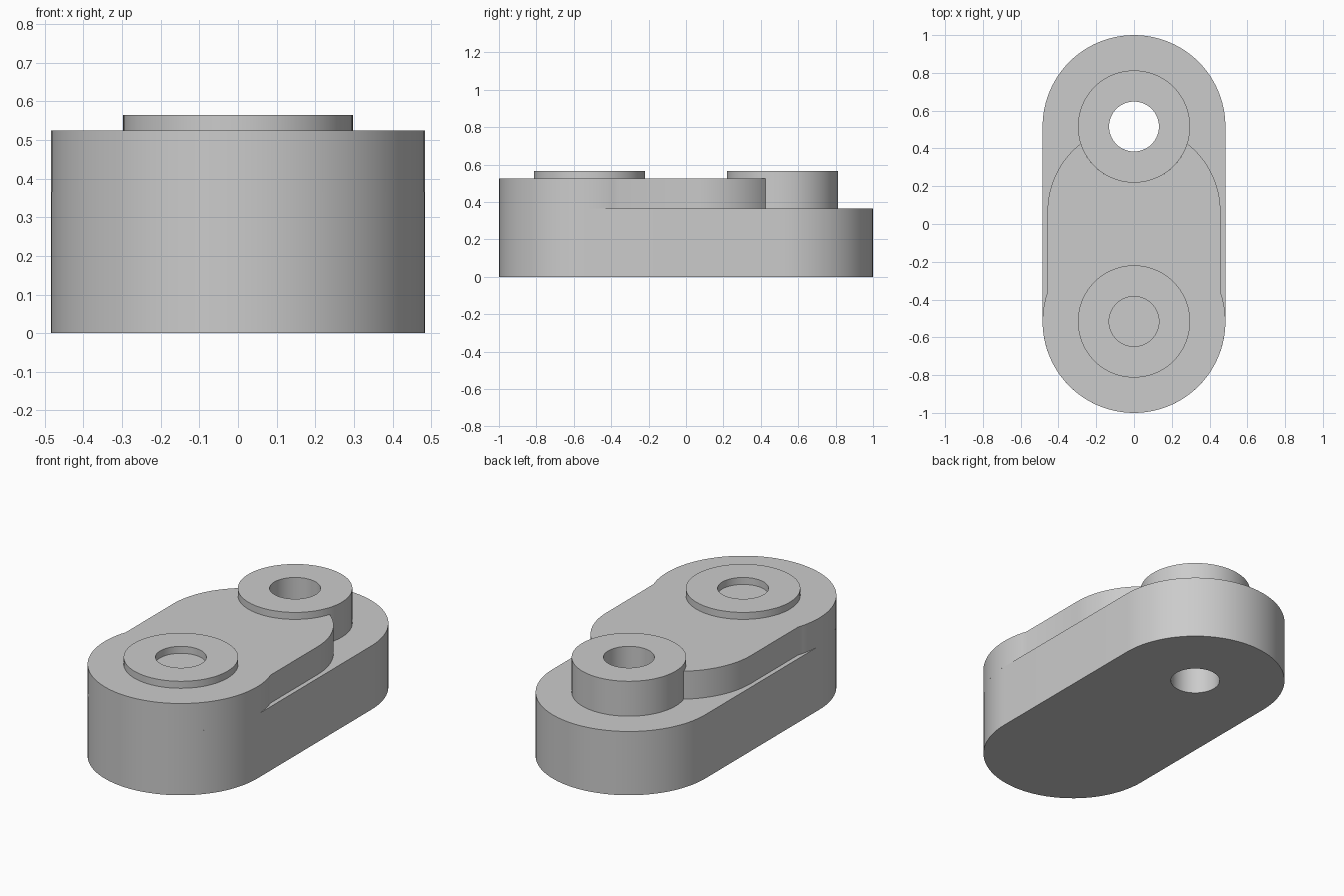
import bpy
import bmesh
from math import sin, cos, acos, atan2, pi, radians

cube = bpy.data.objects.get("Cube")
if cube:
    bpy.data.objects.remove(cube)

# Main dimensions
PIN = 0.516                      # distance of both hole axes from the centre
END_R, RING_R, HOLE_R = 0.484, 0.297, 0.132
BASE_TOP, PLATE_TOP, RING_TOP = 0.365, 0.525, 0.565
TAIL_R, TAIL_Y = 0.458, 0.065    # rounded tail of the upper plate

grey = bpy.data.materials.new("plain grey")
grey.use_nodes = True
colour = (0.6, 0.6, 0.6, 1)
grey.diffuse_color = colour
grey.node_tree.nodes["Principled BSDF"].inputs["Base Color"].default_value = colour


def arc(cy, r, start, end, steps):
    """Points on an arc centred on x = 0."""
    angles = [start + (end - start) * i / steps for i in range(steps + 1)]
    return [(r * cos(a), cy + r * sin(a)) for a in angles]


def circle(cy, r):
    return arc(cy, r, 0, 2 * pi, 96)


def extrude_outline(name, loops, z0, z1):
    """Fill closed outlines (inner ones become holes) and raise them to z1."""
    bm = bmesh.new()
    for loop in loops:
        verts = [bm.verts.new((x, y, z0)) for x, y in loop]
        for a, b in zip(verts, verts[1:] + verts[:1]):
            bm.edges.new((a, b))
    bmesh.ops.remove_doubles(bm, verts=bm.verts[:], dist=0.001)
    bmesh.ops.triangle_fill(bm, use_beauty=True, edges=bm.edges[:], normal=(0, 0, 1))
    raised = bmesh.ops.extrude_face_region(bm, geom=bm.faces[:], use_keep_orig=True)
    for v in raised["geom"]:
        if isinstance(v, bmesh.types.BMVert):
            v.co.z = z1
    bmesh.ops.recalc_face_normals(bm, faces=bm.faces[:])
    mesh = bpy.data.meshes.new(name)
    bm.to_mesh(mesh)
    bm.free()
    mesh.materials.append(grey)
    obj = bpy.data.objects.new(name, mesh)
    bpy.context.collection.objects.link(obj)
    bpy.ops.object.select_all(action="DESELECT")
    obj.select_set(True)
    bpy.context.view_layer.objects.active = obj
    bpy.ops.object.shade_smooth_by_angle(angle=radians(30))
    return obj


# Base: long rounded block with a through hole at the back
base = arc(PIN, END_R, 0, pi, 48) + arc(-PIN, END_R, pi, 2 * pi, 48)
extrude_outline("base_block", [base, circle(PIN, HOLE_R)], 0, BASE_TOP)

# Upper plate: round front, slightly narrower tail hollowed around the boss
gap = PIN - TAIL_Y
neck = acos(TAIL_R / END_R)
meet_y = TAIL_Y + (gap**2 + TAIL_R**2 - RING_R**2) / (2 * gap)
meet_x = (TAIL_R**2 - (meet_y - TAIL_Y)**2) ** 0.5
tail = atan2(meet_y - TAIL_Y, meet_x)
hollow = atan2(meet_y - PIN, meet_x)
plate = (arc(-PIN, END_R, pi - neck, 2 * pi + neck, 60)
         + arc(TAIL_Y, TAIL_R, 0, tail, 16)
         + arc(PIN, RING_R, hollow, -pi - hollow, 40)
         + arc(TAIL_Y, TAIL_R, pi - tail, pi, 16))
extrude_outline("upper_plate", [plate], BASE_TOP, PLATE_TOP)

# Raised ring on the plate and tall hollow boss on the base
for name, y, bottom in (("front_ring", -PIN, PLATE_TOP), ("rear_boss", PIN, BASE_TOP)):
    extrude_outline(name, [circle(y, RING_R), circle(y, HOLE_R)], bottom, RING_TOP)
